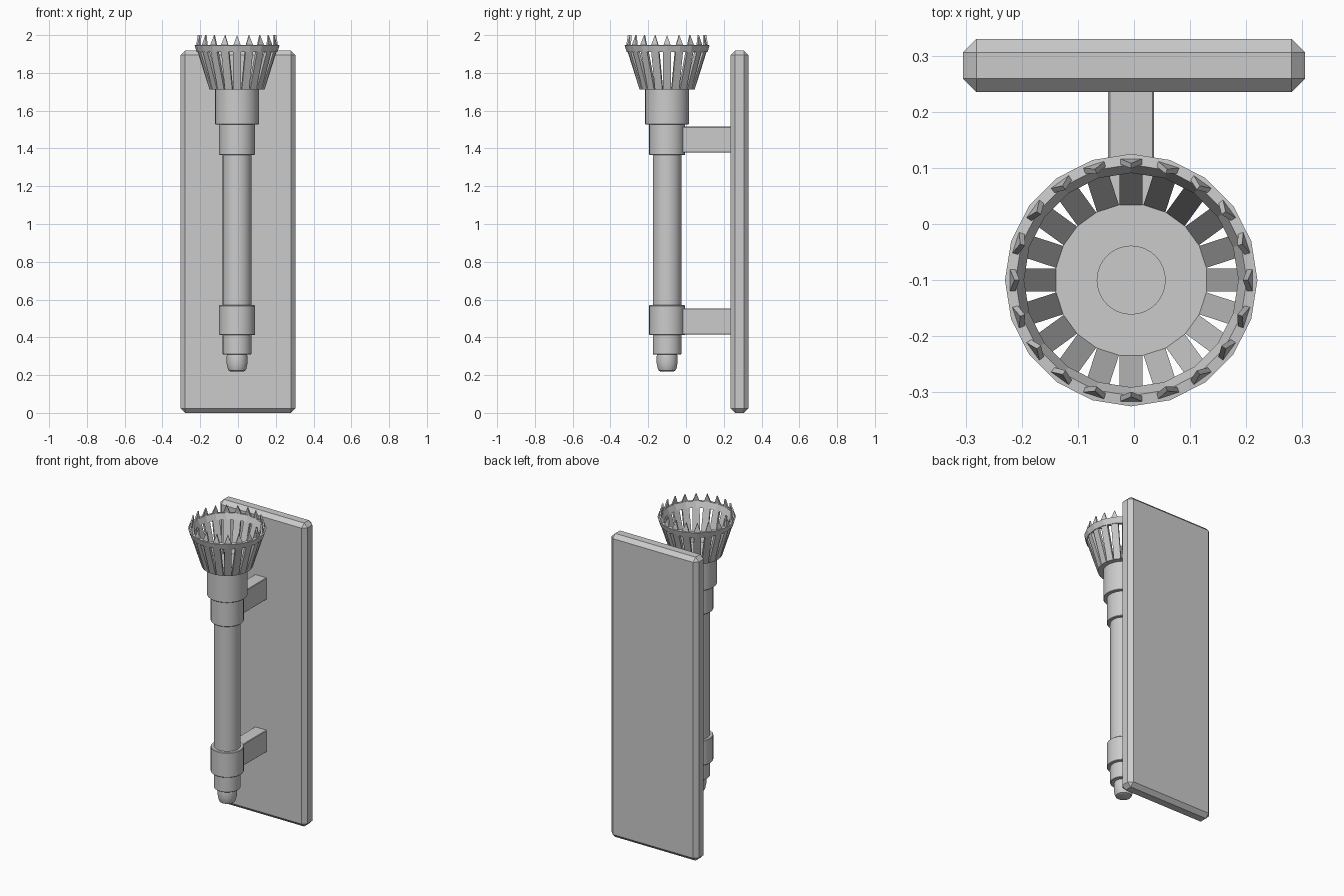
import bpy, bmesh, math
from mathutils import Matrix

if "Cube" in bpy.data.objects:
    bpy.data.objects.remove(bpy.data.objects["Cube"])

CX, CY = -0.005, -0.1      # torch axis
N = 20                     # slats and spikes around the basket


def make_object(name, bm, smooth=False):
    bmesh.ops.recalc_face_normals(bm, faces=bm.faces[:])
    mesh = bpy.data.meshes.new(name)
    bm.to_mesh(mesh)
    bm.free()
    ob = bpy.data.objects.new(name, mesh)
    bpy.context.collection.objects.link(ob)
    if smooth:
        bpy.ops.object.select_all(action='DESELECT')
        ob.select_set(True)
        bpy.context.view_layer.objects.active = ob
        bpy.ops.object.shade_smooth_by_angle(angle=math.radians(35))
    return ob


def lathe(name, profile, sides=32, smooth=True, closed=False):
    """Revolve (radius, z) points around the torch axis."""
    bm = bmesh.new()
    rings = []
    for r, z in profile:
        rings.append([bm.verts.new((CX + r * math.cos(2 * math.pi * i / sides),
                                    CY + r * math.sin(2 * math.pi * i / sides), z))
                      for i in range(sides)])
    pairs = list(zip(rings, rings[1:]))
    if closed:
        pairs.append((rings[-1], rings[0]))
    for a, b in pairs:
        for i in range(sides):
            j = (i + 1) % sides
            bm.faces.new((a[i], a[j], b[j], b[i]))
    if not closed:
        bm.faces.new(rings[0])
        bm.faces.new(rings[-1])
    return make_object(name, bm, smooth)


def box(name, x, y, z, bevel):
    bm = bmesh.new()
    bmesh.ops.create_cube(bm, size=1)
    for v in bm.verts:
        for k, (lo, hi) in enumerate((x, y, z)):
            v.co[k] = hi if v.co[k] > 0 else lo
    bmesh.ops.bevel(bm, geom=bm.edges[:], offset=bevel, segments=1,
                    affect='EDGES', profile=0.5)
    return make_object(name, bm)


def radial_prisms(name, outer, inner):
    """Repeat a prism around the axis; outlines are (radius, side, z)."""
    bm = bmesh.new()
    n = len(outer)
    for k in range(N):
        m = Matrix.Translation((CX, CY, 0)) @ Matrix.Rotation(2 * math.pi * k / N, 4, 'Z')
        a, b = [[bm.verts.new(p) for p in pts] for pts in (outer, inner)]
        bm.faces.new(a)
        bm.faces.new(b)
        for i in range(n):
            j = (i + 1) % n
            bm.faces.new((a[i], a[j], b[j], b[i]))
        bmesh.ops.transform(bm, matrix=m, verts=a + b)
    return make_object(name, bm)


# Wall plate and the two arms
box("wall_plate", (-0.305, 0.305), (0.235, 0.33), (0.0, 1.918), 0.024)
for label, z0, z1 in (("upper", 1.378, 1.515), ("lower", 0.415, 0.552)):
    box(label + "_arm", (CX - 0.041, CX + 0.041), (-0.06, 0.24), (z0, z1), 0.003)

# Shaft, sleeves, cup and end knob
lathe("shaft", [(0.073, 0.31), (0.076, 0.313), (0.076, 1.6)])
for label, z0, z1 in (("upper", 1.365, 1.53), ("lower", 0.412, 0.57)):
    lathe(label + "_sleeve", [(0.092, z0), (0.095, z0 + 0.003),
                              (0.095, z1 - 0.003), (0.092, z1)])
lathe("cup", [(0.113, 1.527), (0.116, 1.53), (0.116, 1.714)])
lathe("end_knob", [(0.036, 0.22), (0.045, 0.224), (0.05, 0.236),
                   (0.055, 0.262), (0.055, 0.3), (0.052, 0.315)])

# Basket floor with central disc
lathe("basket_floor", [(0.138, 1.712), (0.138, 1.722)], N, False)
lathe("burner_disc", [(0.0615, 1.715), (0.0615, 1.725)])

# Flared slats
w = 0.0205
radial_prisms("basket_slats",
              [(0.146, -w, 1.712), (0.146, w, 1.712), (0.212, w, 1.92), (0.212, -w, 1.92)],
              [(0.131, -w, 1.712), (0.131, w, 1.712), (0.195, w, 1.92), (0.195, -w, 1.92)])

# Rim ring and spikes
lathe("basket_rim", [(0.214, 1.91), (0.225, 1.946), (0.206, 1.948), (0.191, 1.912)],
      N, False, closed=True)
radial_prisms("rim_spikes",
              [(0.217, -0.021, 1.942), (0.217, 0.021, 1.942), (0.208, 0, 2.0)],
              [(0.207, -0.021, 1.942), (0.207, 0.021, 1.942), (0.199, 0, 2.0)])
